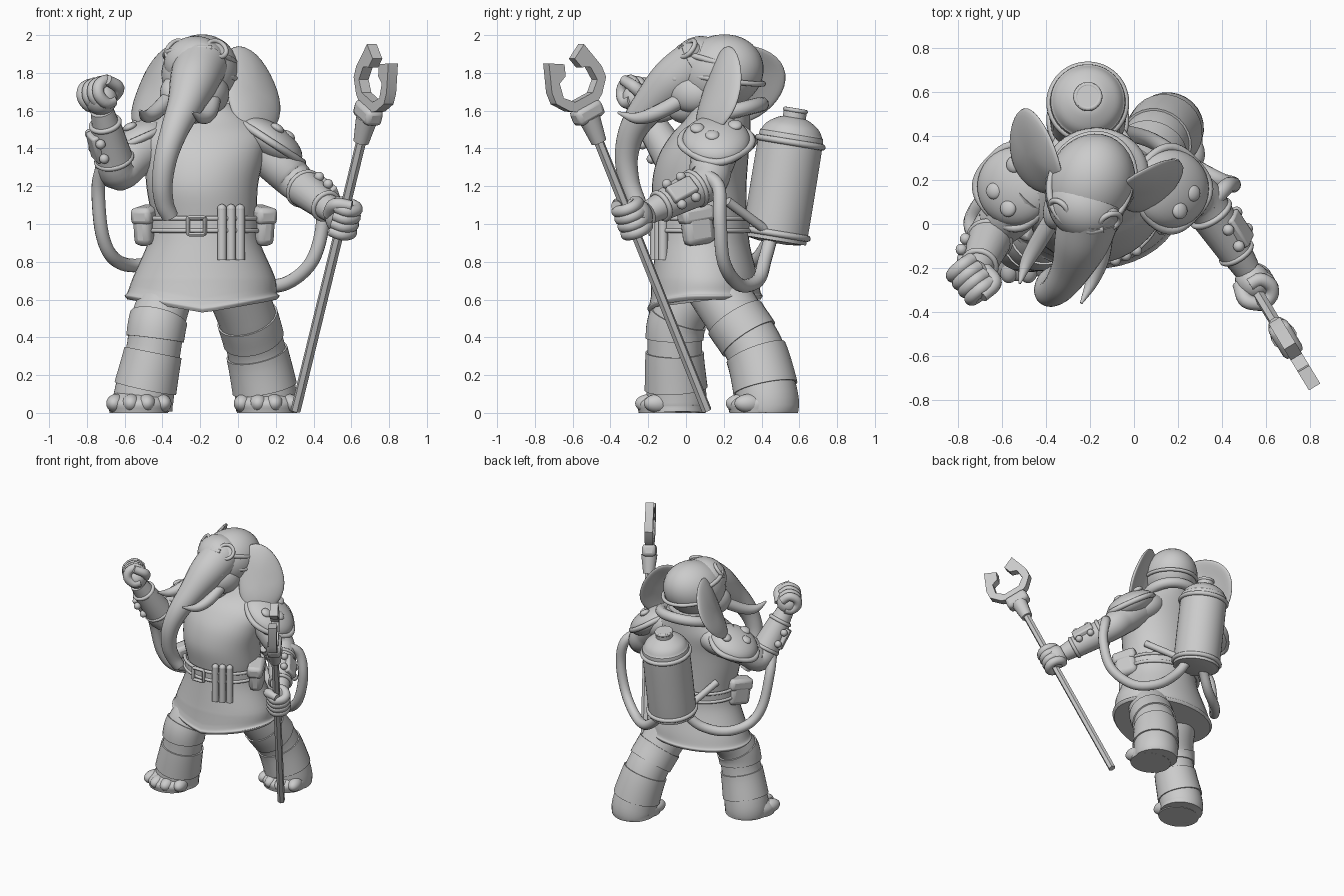
import bpy, bmesh, math
from mathutils import Vector, Matrix, Euler, Quaternion

if "Cube" in bpy.data.objects:
    bpy.data.objects.remove(bpy.data.objects["Cube"])

clay = bpy.data.materials.new("clay_grey")
clay.use_nodes = True
clay.diffuse_color = (.6, .6, .6, 1)
clay.node_tree.nodes["Principled BSDF"].inputs["Base Color"].default_value = clay.diffuse_color
parts = []


def finish(name, mesh_data):
    bmesh.ops.recalc_face_normals(mesh_data, faces=mesh_data.faces)
    mesh = bpy.data.meshes.new(name)
    mesh_data.to_mesh(mesh)
    mesh_data.free()
    mesh.materials.append(clay)
    part = bpy.data.objects.new(name, mesh)
    bpy.context.collection.objects.link(part)
    parts.append(part)
    return part


def skin(name, rings, closed=False):
    """Join rings of points into a surface."""
    bm = bmesh.new()
    loops = [[bm.verts.new(point) for point in ring] for ring in rings]
    pairs = list(zip(loops, loops[1:])) + ([(loops[-1], loops[0])] if closed else [])
    for low, high in pairs:
        for i in range(len(low)):
            bm.faces.new((low[i - 1], low[i], high[i], high[i - 1]))
    if not closed:
        bm.faces.new(loops[0])
        bm.faces.new(loops[-1])
    return finish(name, bm)


def flow(keys, steps):
    """Smooth interpolation through keys of any size."""
    keys = [Vector(key) for key in keys]
    keys = [2 * keys[0] - keys[1]] + keys + [2 * keys[-1] - keys[-2]]
    result = []
    for a, b, c, d in zip(keys, keys[1:], keys[2:], keys[3:]):
        for step in range(steps):
            t = step / steps
            result.append(.5 * (2 * b + (c - a) * t + (2 * a - 5 * b + 4 * c - d) * t * t
                                + (3 * b - a - 3 * c + d) * t ** 3))
    return result + [keys[-2]]


def tube(name, keys, sides=20, steps=6, closed=False):
    """Sweep a circle along (x, y, z, radius) keys."""
    path = [Vector(key) for key in keys] if closed else flow(keys, steps)
    centres = [point.to_3d() for point in path]
    rings, side, count = [], None, len(path)
    for i, point in enumerate(path):
        after = centres[(i + 1) % count] if closed else centres[min(i + 1, count - 1)]
        before = centres[i - 1] if closed else centres[max(i - 1, 0)]
        along = (after - before).normalized()
        side = along.orthogonal() if side is None else side - along * side.dot(along)
        side.normalize()
        up = along.cross(side)
        angles = [math.tau * k / sides for k in range(sides)]
        rings.append([centres[i] + point[3] * (side * math.cos(a) + up * math.sin(a)) for a in angles])
    return skin(name, rings, closed)


def rod(name, start, end, first, last, sides=20):
    return tube(name, [(*start, first), (*end, last)], sides, 1)


def stack(name, keys, steps=5, sides=40):
    """Level ellipses from (x, y, z, half width, half depth) keys."""
    angles = [math.tau * k / sides for k in range(sides)]
    return skin(name, [[(x + w * math.cos(a), y + d * math.sin(a), z) for a in angles]
                       for x, y, z, w, d in flow(keys, steps)])


def turned(x=0, y=0, z=0):
    return Euler([math.radians(v) for v in (x, y, z)]).to_quaternion()


def blob(name, place, size, turn=Quaternion()):
    bm = bmesh.new()
    bmesh.ops.create_uvsphere(bm, u_segments=32, v_segments=20, radius=1,
                              matrix=Matrix.LocRotScale(Vector(place), turn, Vector(size)))
    return finish(name, bm)


def box(name, place, size, turn=Quaternion(), bevel=.012):
    bm = bmesh.new()
    bmesh.ops.create_cube(bm, size=1, matrix=Matrix.LocRotScale(Vector(place), turn, Vector(size)))
    part = finish(name, bm)
    edge = part.modifiers.new("soft_edges", 'BEVEL')
    edge.width, edge.segments = bevel, 2
    return part


def hoop(name, place, width, depth, thick, turn=Quaternion(), wave=0):
    keys = []
    for k in range(48):
        a = math.tau * k / 48
        spread = 1 + wave * math.cos(4 * a)
        p = Vector(place) + turn @ Vector((width * spread * math.cos(a), depth * spread * math.sin(a), 0))
        keys.append((*p, thick))
    return tube(name, keys, 10, closed=True)


# Torso, skirt and belt
stack("torso", [(-.18, .09, .97, .27, .23), (-.18, .08, 1.05, .28, .24), (-.19, .07, 1.2, .295, .25),
                (-.18, .09, 1.35, .315, .24), (-.18, .13, 1.47, .33, .21), (-.18, .17, 1.56, .25, .17),
                (-.18, .19, 1.64, .17, .15)])
skirt = stack("skirt", [(-.18, .09, .98, .28, .24), (-.18, .09, .88, .305, .25), (-.18, .1, .72, .375, .28),
                        (-.19, .1, .64, .395, .295), (-.19, .1, .62, .41, .305), (-.19, .1, .6, .395, .295)])
for vert in skirt.data.vertices:
    if vert.co.z < .68:
        vert.co.z -= .07 * max(0, 1 - abs(vert.co.x + .18) / .4) * min(1, max(0, .1 - vert.co.y) / .15)
stack("belt", [(-.18, .085, .96, .3, .26), (-.18, .085, 1.03, .3, .26)], 1)
for edge_height in (.965, 1.03):
    hoop("belt_edge", (-.18, .085, edge_height), .3, .26, .012)
for shift in (-.045, .045):
    box("buckle_side", (-.22 + shift, -.185, .99), (.02, .03, .1))
    box("buckle_bar", (-.22, -.185, .99 + shift), (.1, .03, .02))
for i in range(3):
    x, y = -.085 + .048 * i, -.165 + .022 * i
    rod("belt_vial", (x, y, .81), (x, y, 1.08), .025, .025, 14)
    blob("vial_cap", (x, y, 1.08), (.025, .025, .025))
for x, y, spin in ((-.485, .03, 65), (.125, .06, -65)):
    box("belt_pouch", (x, y, .99), (.17, .1, .2), turned(0, -spin / 8, spin), .035)
    box("pouch_flap", (x, y - .008, 1.05), (.185, .115, .09), turned(0, -spin / 8, spin), .025)

# Legs, cuffs and feet
legs = {"right": [(-.35, .1, .68, .13), (-.42, -.04, .5, .145), (-.45, -.06, .32, .145), (-.5, -.05, .08, .16),
                  (-.5, -.05, 0, .155)],
        "left": [(-.02, .15, .68, .16), (.05, .26, .5, .155), (.1, .37, .32, .155), (.15, .43, .08, .165),
                 (.15, .43, 0, .16)]}
for side, keys in legs.items():
    leg = tube(side + "_leg", keys, 28)
    for vert in leg.data.vertices:
        vert.co.z = max(vert.co.z, 0)
    path = flow(keys, 8)
    for first, last in ((8, 14), (16, 23)):
        wrap = [(*p.to_3d(), p[3] + .01) for p in path[first:last]]
        tube(side + "_leg_wrap", wrap, 28, 1)
    ankle = Vector(keys[-1]).to_3d()
    lean = -.05 if side == "right" else 0
    sole = ankle + Vector((lean / 2, -.06, .0))
    stack(side + "_foot", [(sole.x, sole.y, 0, .155, .14), (sole.x, sole.y, .06, .16, .145),
                           (sole.x, sole.y + .04, .12, .11, .09)])
    for i in range(4):
        spread = (i - 1.5) / 1.5
        toe = sole + Vector((.12 * spread, -.085 + .05 * spread ** 2, .05))
        blob(side + "_toe", toe, (.05, .08, .05), turned(0, 0, 15 * spread))

# Head, jaw, trunk and tusks
yaw = turned(0, 0, -23)
blob("head", (-.2, .18, 1.8), (.2, .24, .2), turned(18, 0, -23))
blob("brow", (-.225, .08, 1.85), (.17, .15, .145), yaw)
blob("jaw", (-.21, .04, 1.62), (.1, .14, .085), turned(15, 0, -23))
for x, y in ((-.33, .09), (-.13, .03)):
    blob("cheek", (x, y, 1.69), (.075, .12, .1), yaw)
tube("trunk", [(-.2, .06, 1.84, .145), (-.235, -.07, 1.75, .128), (-.28, -.19, 1.63, .095),
               (-.335, -.28, 1.5, .074), (-.38, -.315, 1.36, .062), (-.4, -.3, 1.22, .055),
               (-.39, -.26, 1.11, .05), (-.36, -.23, 1.04, .044)], 24)
tube("left_tusk", [(-.13, -.0, 1.67, .042), (-.15, -.15, 1.59, .04), (-.19, -.26, 1.56, .03),
                   (-.24, -.36, 1.59, .006)], 14)
tube("right_tusk", [(-.36, .04, 1.67, .042), (-.44, -.09, 1.59, .04), (-.49, -.18, 1.57, .03),
                    (-.52, -.27, 1.6, .006)], 14)
for x, y in ((-.335, .01), (-.115, -.055)):
    blob("eye", (x, y, 1.77), (.024, .024, .024))

# Thin ears bowed between rim and middle
ears = {"left_ear": [(-.06, .19, 1.94), (.07, .26, 1.93), (.17, .3, 1.79), (.23, .27, 1.62), (.19, .18, 1.5),
                     (.09, .08, 1.46), (-.02, .05, 1.54), (-.07, .12, 1.75)],
        "right_ear": [(-.32, .2, 1.94), (-.37, .38, 1.94), (-.45, .51, 1.86), (-.51, .53, 1.73), (-.56, .43, 1.59),
                      (-.55, .26, 1.52), (-.45, .15, 1.56), (-.34, .14, 1.75)]}
for name, rim in ears.items():
    bm = bmesh.new()
    rim = [Vector(p) for p in rim]
    middle = sum(rim, Vector()) / len(rim)
    bulge = Vector((.02, -.03, 0)) if name == "left_ear" else Vector((-.03, -.01, 0))
    outer = [bm.verts.new(middle + (p - middle) * 1.08) for p in rim]
    inner = [bm.verts.new(middle + (p - middle) * .5 + bulge) for p in rim]
    for i in range(len(rim)):
        bm.faces.new((outer[i - 1], outer[i], inner[i], inner[i - 1]))
    bm.faces.new(inner)
    ear = finish(name, bm)
    shell = ear.modifiers.new("thickness", 'SOLIDIFY')
    shell.thickness, shell.offset = .03, 0
    ear.modifiers.new("rounding", 'SUBSURF').levels = 2

# Cap band, goggles and collar
hoop("goggle_strap", (-.2, .18, 1.87), .18, .215, .016, turned(-14, 0, -23))
hoop("cap_band", (-.19, .2, 1.77), .19, .215, .014, turned(-8, 0, -23))
for x, y, aim in ((-.33, .07, (-.13, -.12, .12)), (-.115, .02, (.08, -.15, .12))):
    start, aim = Vector((x, y, 1.92)), Vector(aim).normalized()
    rod("goggle_cup", start - aim * .05, start + aim * .012, .058, .055)
    hoop("goggle_rim", start + aim * .012, .052, .052, .013, aim.to_track_quat('Z', 'Y'))
tube("goggle_bridge", [(-.29, .02, 1.93, .018), (-.21, -.03, 1.93, .018), (-.14, -.02, 1.93, .018)], 10)
hoop("collar", (-.17, .225, 1.59), .2, .18, .04, turned(14))

# Shoulder pads with rims and rivets
for side, x, y, tilt, reach in (("left", .165, .16, 33, .2), ("right", -.54, .17, -24, .185)):
    turn = turned(0, tilt, 0)
    sign = 1 if side == "left" else -1
    place = Vector((x, y, 1.44))
    blob(side + "_shoulder", (-.18 + .22 * sign, .17, 1.45), (.17, .15, .11), turn)
    blob(side + "_shoulder_pad", place, (reach, .18, .095), turn)
    hoop(side + "_pad_rim", place, reach, .18, .02, turn, .05)
    for out, along in ((-.03, .1), (.07, -.02), (.0, -.1)):
        blob(side + "_pad_rivet", place + turn @ Vector((out * sign, along, .08)), (.038, .038, .022), turn)


# Hands: curled fingers stacked along an axis
def fist(side, place, axis, forward):
    place, axis = Vector(place), Vector(axis).normalized()
    forward = Vector(forward)
    forward = (forward - axis * forward.dot(axis)).normalized()
    across = axis.cross(forward)
    turn = Matrix((across, forward, axis)).transposed().to_quaternion()
    blob(side + "_palm", place - forward * .03, (.08, .085, .095), turn)
    for i in range(4):
        base = place + axis * (i - 1.5) * .045
        arc = [math.radians(v) for v in (170, 110, 50, 0, -60, -110)]
        tube(side + "_finger", [(*(base + .06 * (across * math.cos(a) + forward * math.sin(a))), .032)
                                for a in arc], 12, 4)
    thumb = [(across * -.06 - forward * .05, .034), (across * -.07 + axis * .08, .034),
             (forward * .06 + axis * .1, .028)]
    tube(side + "_thumb", [(*(place + shift), r) for shift, r in thumb], 12)


staff_foot, staff_neck = Vector((.305, .11, .012)), Vector((.66, -.475, 1.47))
axis = (staff_neck - staff_foot).normalized()
fist("left", (.555, -.285, 1.03), axis, (.4, -.7, -.2))
fist("right", (-.735, -.25, 1.69), (.6, -.75, .15), (-.1, -.25, .9))

# Arms and armoured bracers
arms = {"left": ((.1, .17, 1.44), (.31, .11, 1.22), (.51, -.2, 1.06)),
        "right": ((-.45, .16, 1.44), (-.64, -.03, 1.28), (-.72, -.23, 1.6))}
for side, joints in arms.items():
    shoulder, elbow, wrist = [Vector(j) for j in joints]
    tube(side + "_arm", [(*shoulder, .13), (*shoulder.lerp(elbow, .6), .115), (*elbow, .1),
                         (*elbow.lerp(wrist, .5), .085), (*wrist, .062)])
    rod(side + "_bracer", elbow.lerp(wrist, .2), elbow.lerp(wrist, .78), .1, .08)
    aim = (wrist - elbow).normalized()
    turn = aim.to_track_quat('Z', 'Y')
    for place, radius in ((.2, .094), (.78, .075)):
        hoop(side + "_bracer_rim", elbow.lerp(wrist, place), radius, radius, .014, turn)
    outward = Vector((.8, .3, .5)) if side == "left" else Vector((-.8, -.5, .2))
    outward = (outward - aim * outward.dot(aim)).normalized()
    sideways = aim.cross(outward)
    frame = Matrix((sideways, outward, aim)).transposed().to_quaternion()
    box(side + "_bracer_plate", elbow.lerp(wrist, .5) + outward * .085, (.1, .045, .16), frame)
    for along in (.38, .62):
        for slide in (-.07, .07):
            spot = elbow.lerp(wrist, along) + outward * .075 + sideways * slide
            blob(side + "_bracer_rivet", spot, (.026, .026, .026))

# Staff with a wrench fork
rod("staff", staff_foot, staff_neck, .027, .027, 6)
head = staff_foot + (staff_neck - staff_foot) * 1.1
normal = axis.cross(Vector((0, 0, 1))).normalized()
lateral = normal.cross(axis)
frame = Matrix((lateral, axis.cross(lateral), axis)).transposed().to_quaternion()
rod("staff_socket", head - axis * .2, head - axis * .06, .042, .06, 12)
box("staff_collar", head - axis * .03, (.17, .1, .09), frame, .025)
half = [(.06, 0), (.11, .03), (.17, .1), (.17, .165), (.12, .315), (.035, .27), (.055, .21), (.105, .19),
        (.115, .11), (.06, .06)]
outline = half + [(-u, v) for u, v in reversed(half)]
skin("staff_fork", [[head + lateral * u + axis * v + normal * side for u, v in outline] for side in (-.03, .03)])

# Back tank, straps and supply hoses
low, high = Vector((-.21, .47, .93)), Vector((-.21, .555, 1.45))
lift = (high - low).normalized()
tank = [(-.03, .08), (-.015, .16), (.01, .172), (.26, .174), (.52, .172), (.56, .162), (.6, .135), (.635, .08),
        (.645, .04)]
tube("tank", [(*(low + lift * rise), radius) for rise, radius in tank], 36, 4)
for rise in (.02, .51):
    hoop("tank_rim", low + lift * rise, .172, .172, .017, lift.to_track_quat('Z', 'Y'))
rod("tank_valve", low + lift * .62, low + lift * .69, .062, .062)
hoop("valve_rim", low + lift * .68, .055, .055, .012, lift.to_track_quat('Z', 'Y'))
for x in (-.43, .07):
    rod("tank_strap", (x, .22, 1.12), (x * .5 - .1, .42, .97), .025, .025, 12)
tube("left_hose", [(.34, .08, 1.27, .036), (.42, .17, 1.2, .036), (.45, .18, 1.02, .036), (.39, .2, .8, .036),
                   (.24, .28, .68, .036), (.08, .38, .7, .036), (-.06, .42, .82, .036), (-.13, .45, .93, .036)], 14)
tube("right_hose", [(-.72, -.06, 1.3, .036), (-.74, .0, 1.18, .036), (-.72, .06, .95, .036), (-.66, .14, .82, .036),
                    (-.55, .28, .78, .036), (-.4, .38, .82, .036), (-.29, .45, .93, .036)], 14)

# Smooth shading with crisp edges
bpy.ops.object.select_all(action='DESELECT')
for part in parts:
    part.select_set(True)
bpy.context.view_layer.objects.active = parts[0]
bpy.ops.object.shade_smooth_by_angle(angle=math.radians(38))
